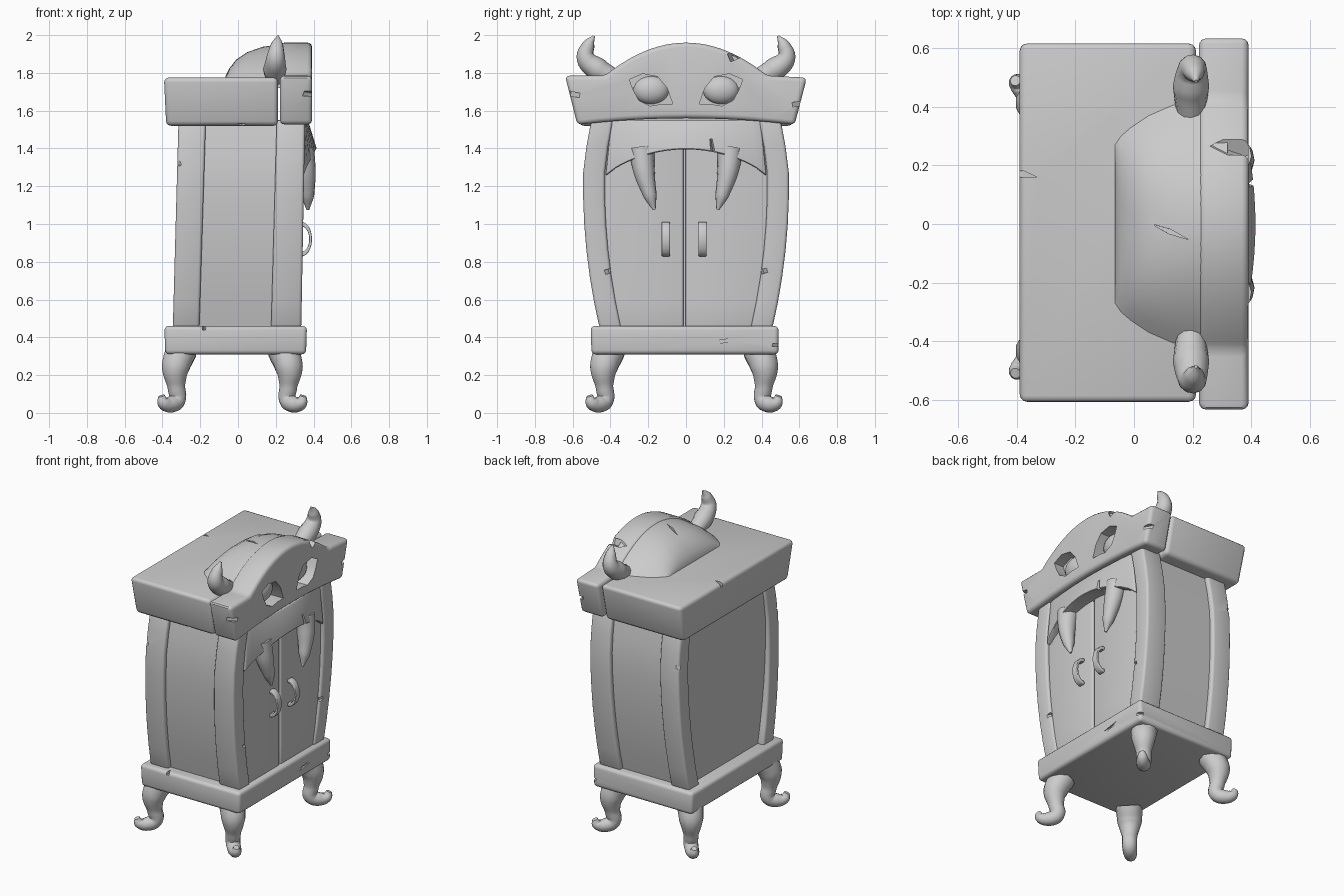
import bpy, bmesh, math
from mathutils import Vector, Matrix

cube = bpy.data.objects.get("Cube")
if cube:
    bpy.data.objects.remove(cube)

clay = bpy.data.materials.new("grey clay")
clay.use_nodes = True
GREY = (0.6, 0.6, 0.6, 1)
clay.diffuse_color = GREY
clay.node_tree.nodes["Principled BSDF"].inputs["Base Color"].default_value = GREY


def add(name, data):
    obj = bpy.data.objects.new(name, data)
    bpy.context.collection.objects.link(obj)
    return obj


def finish(obj, bevel=0, cutters=(), angle=35):
    """Bevel, cut, bake to a mesh, colour and smooth."""
    if bevel:
        m = obj.modifiers.new("bevel", 'BEVEL')
        m.width, m.segments, m.limit_method = bevel, 3, 'ANGLE'
        m.angle_limit = math.radians(35)
    for c in cutters:
        m = obj.modifiers.new("cut", 'BOOLEAN')
        m.object, m.solver = c, 'EXACT'
    name = obj.name
    bpy.context.view_layer.update()
    dg = bpy.context.evaluated_depsgraph_get()
    mesh = bpy.data.meshes.new_from_object(obj.evaluated_get(dg))
    bpy.data.objects.remove(obj)
    for c in cutters:
        bpy.data.objects.remove(c)
    new = add(name, mesh)
    new.name = name
    mesh.materials.clear()
    mesh.materials.append(clay)
    bpy.ops.object.select_all(action='DESELECT')
    new.select_set(True)
    bpy.context.view_layer.objects.active = new
    bpy.ops.object.shade_smooth_by_angle(angle=math.radians(angle))
    return new


def loft(name, rings, closed=False):
    """Skin a list of equal rings, capping the ends."""
    bm = bmesh.new()
    vs = [[bm.verts.new(p) for p in r] for r in rings]
    n = len(vs[0])
    for a, b in zip(vs, vs[1:]):
        for i in range(n):
            j = (i + 1) % n
            bm.faces.new((a[i], a[j], b[j], b[i]))
    bm.faces.new(vs[0])
    bm.faces.new(vs[-1])
    bmesh.ops.recalc_face_normals(bm, faces=bm.faces)
    mesh = bpy.data.meshes.new(name)
    bm.to_mesh(mesh)
    bm.free()
    return add(name, mesh)


def tower(name, rows):
    """Stack of rectangles: z, x0, x1, y0, y1."""
    return loft(name, [[(a, c, z), (b, c, z), (b, d, z), (a, d, z)] for z, a, b, c, d in rows])


def prism(name, pts, x0, x1):
    return loft(name, [[(x, y, z) for y, z in pts] for x in (x0, x1)])


def tube(name, pts, flat=1.0):
    """Tapered curved tube: x, y, z, radius."""
    cu = bpy.data.curves.new(name, 'CURVE')
    cu.dimensions, cu.bevel_depth, cu.bevel_resolution = '3D', 1, 4
    cu.resolution_u, cu.use_fill_caps = 6, True
    sp = cu.splines.new('BEZIER')
    sp.bezier_points.add(len(pts) - 1)
    for b, (x, y, z, r) in zip(sp.bezier_points, pts):
        b.co, b.radius = (x, y, z), r
        b.handle_left_type = b.handle_right_type = 'AUTO'
    return finish(add(name, cu), angle=50)


def nick(at, size, turn=(0, 0, 0)):
    """Diamond wedge used to chip the wood."""
    bm = bmesh.new()
    bmesh.ops.create_cone(bm, segments=4, radius1=1, radius2=1, depth=2, cap_ends=True)
    bm.transform(Matrix.Diagonal((*size, 1)))
    mesh = bpy.data.meshes.new("nick")
    bm.to_mesh(mesh)
    bm.free()
    o = add("nick", mesh)
    o.location, o.rotation_euler, o.hide_render = at, turn, True
    return o


def outer(z):      # bowed half width of the cabinet
    return 0.545 - 0.155 * (z - 1.2) ** 2 - (0.1 * max(0, z - 1.3))


def inner(z):      # inner edge of the posts
    return outer(z) - 0.115


LEVELS = [0.45 + 1.1 * i / 8 for i in range(9)]

# Plinth
finish(tower("plinth", [(0.31, -0.385, 0.36, -0.5, 0.49), (0.46, -0.39, 0.365, -0.505, 0.49)]), 0.022,
       [nick((0.37, 0.2, 0.38), (0.02, 0.1, 0.008), (0.15, 0, 0)),
        nick((-0.18, -0.5, 0.46), (0.01, 0.03, 0.02)),
        nick((0.36, 0.485, 0.36), (0.03, 0.03, 0.008))])

# Cabinet core, giving the inset side and back panels
finish(tower("cabinet_core", [(z, -0.30, 0.29, -outer(z) + 0.03, outer(z) - 0.03) for z in LEVELS]))

for s, side in ((-1, "right"), (1, "left")):
    # Corner posts
    for front in (True, False):
        rows = []
        for z in LEVELS:
            t = (z - 0.45) / 1.1
            a, b = (0.175 + 0.03 * t, 0.335 + 0.02 * t) if front else (-0.345 + 0.03 * t, -0.205 + 0.035 * t)
            rows.append((z, a, b, s * inner(z), s * outer(z)))
        chip = (0.35, s * 0.41, 0.75) if front else (-0.33, s * 0.54, 1.32)
        finish(tower(f"{'front' if front else 'back'}_{side}_post", rows), 0.016,
               [nick(chip, (0.03, 0.03, 0.012), (0.3, 0, 0))])
    # Door, with its split at the bottom hinge side
    finish(tower(f"{side}_door", [(z, 0.25, 0.325, s * 0.006 - 0.008, s * (inner(z) + 0.01) - 0.004)
                                  for z in LEVELS]), 0.012)
    # Door handle
    rings = []
    for i in range(13):
        a = math.pi * (i / 12 - 0.5) * 1.1
        rings.append([(0.335 + r * math.cos(a) * 0.62, s * 0.097 - 0.01 + w, 0.92 + r * math.sin(a) * 1.0)
                      for r, w in ((0.068, -0.022), (0.092, -0.022), (0.092, 0.022), (0.068, 0.022))])
    finish(loft(f"{side}_handle", rings), 0.005)
    # Fang
    tube(f"{side}_fang", [(0.335, s * 0.235, 1.40, 0.068), (0.355, s * 0.222, 1.28, 0.057),
                          (0.368, s * 0.19, 1.15, 0.036), (0.37, s * 0.168, 1.075, 0.008)])
    # Horn
    tube(f"{side}_horn", [(0.195, s * 0.38, 1.77, 0.05), (0.195, s * 0.47, 1.82, 0.062),
                          (0.2, s * 0.53, 1.88, 0.05), (0.207, s * 0.515, 1.95, 0.033),
                          (0.212, s * 0.487, 1.995, 0.006)])
    # Eyeball
    bm = bmesh.new()
    bmesh.ops.create_uvsphere(bm, u_segments=24, v_segments=14, radius=1)
    bm.transform(Matrix.Translation((0.305, s * 0.185, 1.71)) @ Matrix.Diagonal((0.055, 0.095, 0.075, 1)))
    mesh = bpy.data.meshes.new("eye")
    bm.to_mesh(mesh)
    bm.free()
    finish(add(f"{side}_eye", mesh))
    # Scroll legs, splayed along the diagonals
    for f, end in ((1, "front"), (-1, "back")):
        path = [(0.27, 0.33, 0.085), (0.3, 0.24, 0.076), (0.297, 0.14, 0.048), (0.292, 0.07, 0.046),
                (0.325, 0.045, 0.044), (0.365, 0.055, 0.034), (0.375, 0.09, 0.018)]
        tube(f"{end}_{side}_leg", [(-0.03 + f * d, s * (d + 0.125) - 0.01, z, r) for d, z, r in path])

# Upper lip, bulging forward over the doors
rings = []
for i in range(17):
    y = -0.425 + 0.85 * i / 16
    k = 1 - (y / 0.425) ** 2
    low, out = 1.255 + 0.14 * k ** 0.85, 0.35 + 0.068 * k
    rings.append([(0.28, y, low), (out, y, low), (0.345 + 0.025 * k, y * 0.93, 1.55), (0.28, y * 0.93, 1.55)])
finish(loft("upper_lip", rings), 0.01, [nick((0.42, 0.14, 1.4), (0.05, 0.014, 0.05), (0.15, 0, 0))])

# Roof slab
finish(tower("roof_slab", [(1.52, -0.38, 0.212, -0.565, 0.565), (1.775, -0.392, 0.212, -0.612, 0.622)]), 0.025,
       [nick((-0.38, 0.17, 1.78), (0.05, 0.012, 0.03), (0, 0, -0.2)),
        nick((0.02, -0.57, 1.52), (0.03, 0.03, 0.012))])

# Brow board with arched crest and cut eye sockets
def crest(y):
    return 1.785 + 0.175 * max(0, 1 - (y / 0.43) ** 2)


N = 24
top = [(0.43 - 0.86 * i / N, crest(0.43 - 0.86 * i / N)) for i in range(N + 1)]
low = [(-0.575 + 1.15 * i / 10, 1.56 - 0.035 * (2 * i / 10 - 1) ** 2) for i in range(11)]
outline = low + [(0.64, 1.775)] + top + [(-0.64, 1.785)]
cuts = [nick((0.38, 0.265, 1.895), (0.12, 0.045, 0.022), (0.4, 0, 0)),
        nick((0.39, 0.62, 1.64), (0.05, 0.06, 0.012), (0.15, 0, 0)),
        nick((0.39, -0.61, 1.69), (0.05, 0.05, 0.012), (-0.2, 0, 0))]
EYE = [(0.3, 1.765), (0.23, 1.795), (0.15, 1.78), (0.1, 1.72), (0.07, 1.635),
       (0.13, 1.635), (0.19, 1.625), (0.25, 1.655), (0.28, 1.71)]
for s in (-1, 1):
    c = prism("eye_cutter", [(s * y, z) for y, z in EYE], 0.3, 0.5)
    c.hide_render = True
    cuts.append(c)
finish(prism("brow_board", outline, 0.222, 0.392), 0.024, cuts)

# Rounded skull mound sloping back from the crest
rings = []
for x, half, h, p in ((-0.065, 0.27, 0.01, 4), (-0.045, 0.3, 0.05, 4), (-0.01, 0.33, 0.095, 3),
                      (0.05, 0.37, 0.135, 2.5), (0.13, 0.405, 0.163, 2.2), (0.22, 0.425, 0.176, 2),
                      (0.32, 0.425, 0.178, 2)):
    arc = [(x, half * t, 1.775 + h * (1 - abs(t) ** p)) for t in [i / 10 - 1 for i in range(21)]]
    rings.append(arc + [(x, half, 1.72), (x, -half, 1.72)])
finish(loft("skull_mound", rings), 0, [nick((0.12, -0.025, 1.945), (0.07, 0.008, 0.025), (0, -0.15, -0.4))], 40)
